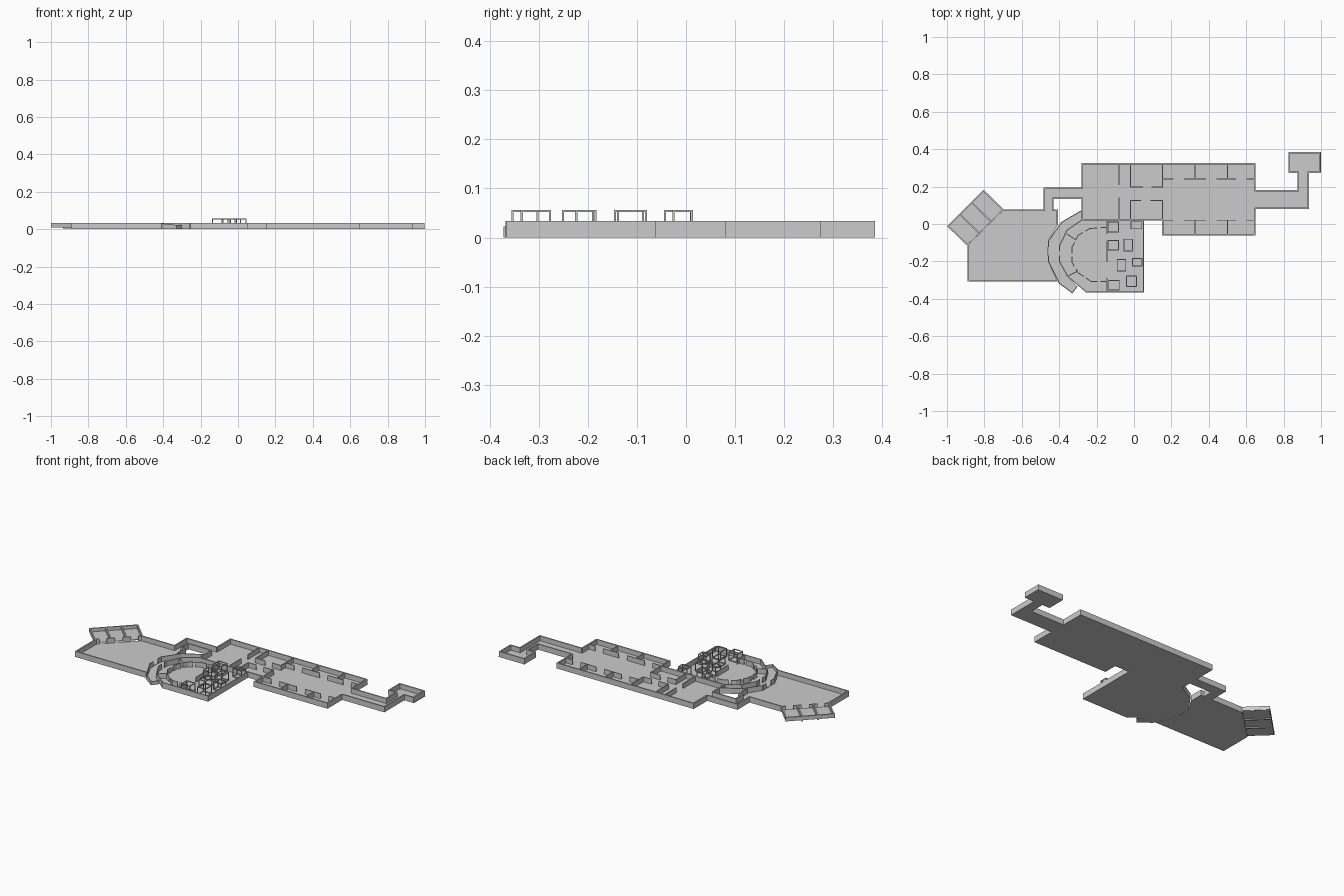
import bpy, bmesh, math
from mathutils import Vector

if "Cube" in bpy.data.objects:
    bpy.data.objects.remove(bpy.data.objects["Cube"])

FLOOR, TOP = 0.004, 0.034
OUTER, INNER = 0.008, 0.005


def finish(bm, name):
    bmesh.ops.recalc_face_normals(bm, faces=bm.faces)
    me = bpy.data.meshes.new(name)
    bm.to_mesh(me)
    bm.free()
    ob = bpy.data.objects.new(name, me)
    bpy.context.collection.objects.link(ob)
    return ob


def prism(bm, pts, z0, z1):
    """Extruded outline; z0 and z1 may be per-point lists."""
    n = len(pts)
    z0 = z0 if isinstance(z0, list) else [z0] * n
    z1 = z1 if isinstance(z1, list) else [z1] * n
    lo = [bm.verts.new((p[0], p[1], z)) for p, z in zip(pts, z0)]
    hi = [bm.verts.new((p[0], p[1], z)) for p, z in zip(pts, z1)]
    bm.faces.new(lo[::-1])
    bm.faces.new(hi)
    for i in range(n):
        j = (i + 1) % n
        bm.faces.new((lo[i], lo[j], hi[j], hi[i]))


def floor(name, pts, z0=0.0, z1=FLOOR):
    bm = bmesh.new()
    prism(bm, pts, z0, z1)
    finish(bm, name)


def wall(bm, a, b, t, z0, ta, tb):
    a, b = Vector(a), Vector(b)
    d = (b - a).normalized() * t / 2
    n = Vector((-d.y, d.x))
    a, b = a - d, b + d
    prism(bm, [a - n, b - n, b + n, a + n], z0, [ta, tb, tb, ta])


def walls(name, paths, t=OUTER, z0=0.0, top=TOP):
    bm = bmesh.new()
    for path in paths:
        for a, b in zip(path, path[1:]):
            wall(bm, a, b, t, z0, top, top)
    finish(bm, name)


def gap_path(a, b, w):
    """Straight wall with a centred doorway of width w."""
    a, b = Vector(a), Vector(b)
    d = (b - a).normalized() * w / 2
    m = (a + b) / 2
    return [[a, m - d], [m + d, b]]


def rect(x0, y0, x1, y1):
    return [(x0, y0), (x1, y0), (x1, y1), (x0, y1)]


# Central lobby and east wing
floor("lobby_floor", rect(-0.28, 0.02, 0.15, 0.325))
floor("east_wing_floor", rect(0.15, -0.062, 0.65, 0.325))
walls("main_outer_walls", [
    [(-0.276, 0.135), (-0.276, 0.024), (0.154, 0.024), (0.154, -0.058),
     (0.646, -0.058), (0.646, 0.08)],
    [(0.646, 0.18), (0.646, 0.321), (-0.276, 0.321), (-0.276, 0.195)]])
walls("lobby_partitions", [
    [(-0.08, 0.32), (-0.08, 0.21)], [(-0.08, 0.14), (-0.08, 0.025)],
    [(-0.018, 0.32), (-0.018, 0.197), (0.045, 0.197)], [(0.095, 0.197), (0.152, 0.197)],
    [(-0.018, 0.025), (-0.018, 0.125), (0.035, 0.125)], [(0.09, 0.125), (0.152, 0.125)],
    [(0.152, 0.32), (0.152, 0.197)], [(0.152, 0.125), (0.152, 0.025)]], INNER)

# Rows of small rooms along both sides of the east wing
rooms = []
xs = (0.154, 0.325, 0.5, 0.646)
for y, wall_y in ((0.24, 0.321), (0.02, -0.058)):
    for x0, x1 in zip(xs, xs[1:]):
        rooms += gap_path((x0, y), (x1, y), 0.06)
    for x in xs[1:3]:
        rooms.append([(x, y), (x, wall_y)])
walls("east_room_partitions", rooms, INNER)

# East corridor and end room
floor("east_corridor_floor", [(0.65, 0.08), (0.935, 0.08), (0.935, 0.275), (0.875, 0.275),
                              (0.875, 0.18), (0.65, 0.18)])
floor("end_room_floor", rect(0.825, 0.275, 1.0, 0.385))
walls("east_corridor_walls", [
    [(0.65, 0.084), (0.931, 0.084), (0.931, 0.277), (0.994, 0.277), (0.994, 0.381),
     (0.829, 0.381), (0.829, 0.277), (0.879, 0.277), (0.879, 0.178), (0.65, 0.178)]])

# West corridor and big hall
floor("west_corridor_floor", [(-0.28, 0.14), (-0.28, 0.195), (-0.485, 0.195),
                              (-0.485, 0.075), (-0.43, 0.075), (-0.43, 0.14)])
floor("west_hall_floor", [(-0.89, -0.305), (-0.41, -0.305), (-0.46, -0.2), (-0.46, -0.09),
                          (-0.41, -0.01), (-0.41, 0.075), (-0.70, 0.075), (-0.89, -0.11)])
walls("west_hall_walls", [
    [(-0.28, 0.191), (-0.481, 0.191), (-0.481, 0.073), (-0.70, 0.073)],
    [(-0.28, 0.139), (-0.434, 0.139), (-0.434, 0.073), (-0.411, 0.073), (-0.411, 0.0)],
    [(-0.886, -0.11), (-0.886, -0.303), (-0.412, -0.303)]])

# Three angled rooms, raised one step
a, b = Vector((-0.89, -0.112)), Vector((-0.70, 0.075))
c, d = Vector((-0.994, -0.012)), Vector((-0.804, 0.178))
floor("angled_rooms_floor", [a, b, d, c], 0.009, 0.013)
walls("angled_rooms_outer_walls", [[a, c, d, b]], OUTER, 0.01)
cells = []
for i in range(3):
    cells += gap_path(a.lerp(b, i / 3), a.lerp(b, (i + 1) / 3), 0.05)
    if i:
        cells.append([a.lerp(b, i / 3), c.lerp(d, i / 3)])
walls("angled_rooms_partitions", cells, OUTER, 0.003)

# Curved passage around the theatre, its south end dropping as a ramp
ring_out = [(-0.28, 0.072), (-0.388, 0.008), (-0.457, -0.09), (-0.457, -0.2), (-0.398, -0.318),
            (-0.33, -0.368)]
ring_in = [(-0.28, 0.02), (-0.357, -0.032), (-0.398, -0.115), (-0.398, -0.2), (-0.355, -0.28),
           (-0.305, -0.335)]
floor("ring_passage_floor", ring_out + ring_in[::-1])
bm = bmesh.new()
tops = [TOP, TOP, TOP, TOP, 0.029, 0.022]
for i in range(5):
    if i == 2:
        for p, q in gap_path(ring_out[2], ring_out[3], 0.05):
            wall(bm, p, q, INNER, 0, TOP, TOP)
    else:
        wall(bm, ring_out[i], ring_out[i + 1], INNER, 0, tops[i], tops[i + 1])
wall(bm, ring_out[5], ring_in[5], INNER, 0, 0.022, 0.022)
finish(bm, "ring_passage_walls")

# Theatre
shell = ring_in[:5] + [(-0.255, -0.363), (0.051, -0.363), (0.051, 0.022)]
floor("theatre_floor", shell)
walls("theatre_outer_walls", [shell[:3], shell[3:] + [(-0.14, 0.022)]]
      + gap_path(shell[2], shell[3], 0.03), 0.006)
bow = [(-0.145, -0.018), (-0.235, -0.024), (-0.298, -0.06), (-0.332, -0.125), (-0.332, -0.205),
       (-0.298, -0.262), (-0.228, -0.308), (-0.145, -0.308)]
inner = []
for p, q in zip(bow, bow[1:]):
    inner += gap_path(p, q, 0.02)
inner += [[(-0.357, -0.055), (-0.312, -0.085)], [(-0.355, -0.28), (-0.302, -0.252)],
          [(-0.145, 0.02), (-0.145, -0.05)], [(-0.145, -0.09), (-0.145, -0.2)],
          [(-0.145, -0.29), (-0.145, -0.36)]]
walls("theatre_partitions", inner, INNER)


# Open box frames standing in the theatre
def frame(name, x, y, w, h, z0=FLOOR, z1=0.056, t=0.0045):
    bm = bmesh.new()
    x0, x1, y0, y1 = x - w / 2, x + w / 2, y - h / 2, y + h / 2
    for px in (x0, x1 - t):
        for py in (y0, y1 - t):
            prism(bm, rect(px, py, px + t, py + t), z0, z1)
    for z in (z0, z1 - t):
        for py in (y0, y1 - t):
            prism(bm, rect(x0, py, x1, py + t), z, z + t)
        for px in (x0, x1 - t):
            prism(bm, rect(px, y0, px + t, y1), z, z + t)
    finish(bm, name)


spots = [(-0.11, -0.016, 0.06, 0.058), (0.013, -0.007, 0.062, 0.042),
         (-0.11, -0.113, 0.06, 0.055), (-0.03, -0.113, 0.05, 0.068),
         (-0.067, -0.22, 0.05, 0.066), (0.018, -0.204, 0.055, 0.044),
         (-0.107, -0.328, 0.06, 0.055), (-0.013, -0.306, 0.058, 0.062)]
for i, s in enumerate(spots):
    frame("box_frame_%d" % (i + 1), *s)
